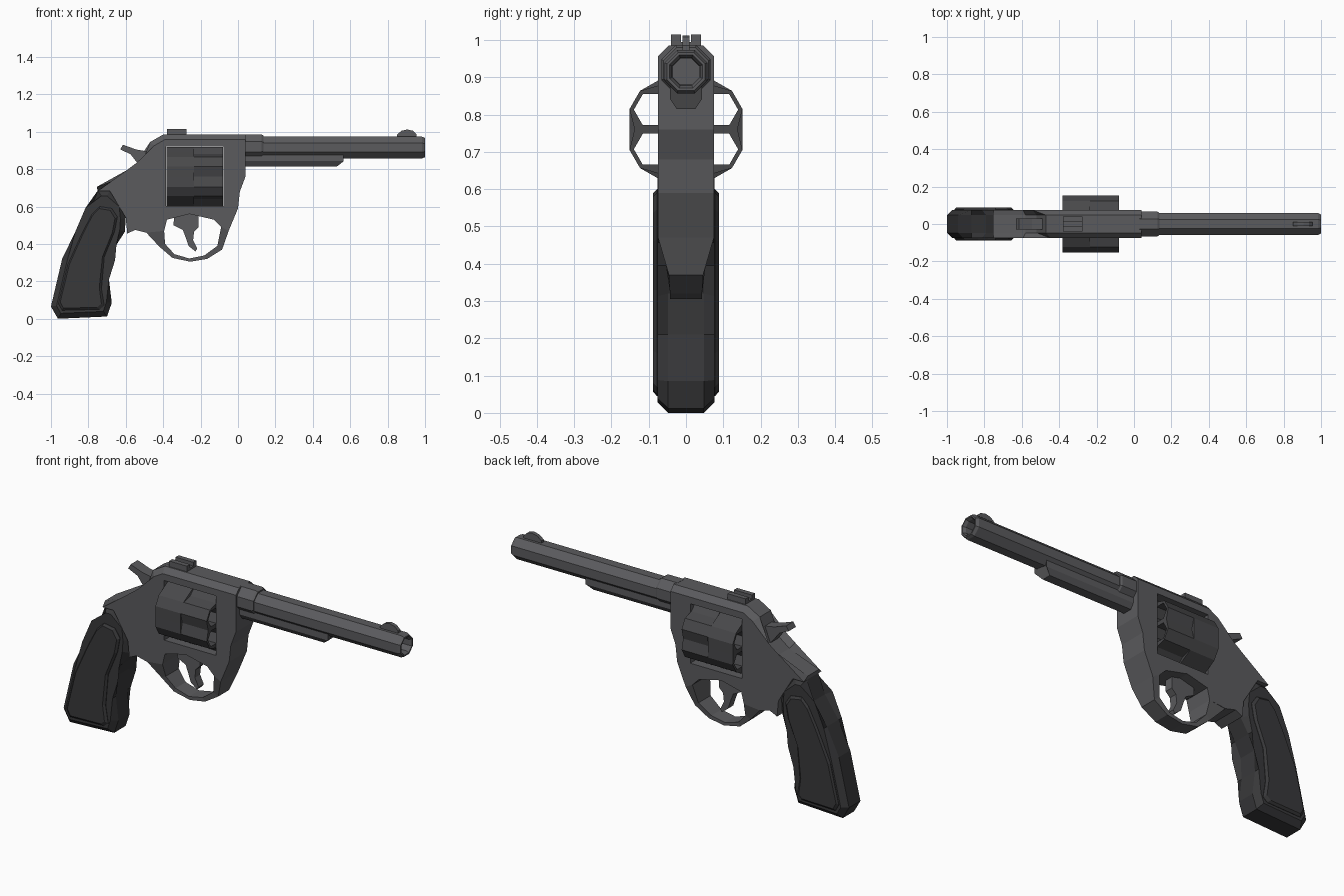
import bpy, bmesh
from math import cos, sin, radians, pi

if "Cube" in bpy.data.objects:
    bpy.data.objects.remove(bpy.data.objects["Cube"])


def material(name, v):
    m = bpy.data.materials.new(name)
    m.diffuse_color = (v, v, v * 1.06, 1)
    m.use_nodes = True
    m.node_tree.nodes["Principled BSDF"].inputs["Base Color"].default_value = m.diffuse_color
    return m


STEEL, DRUM, WOOD = material("steel", 0.105), material("dark_steel", 0.065), material("grip_dark", 0.04)


def finish(bm, name, mat):
    bmesh.ops.recalc_face_normals(bm, faces=bm.faces[:])
    me = bpy.data.meshes.new(name)
    bm.to_mesh(me)
    bm.free()
    ob = bpy.data.objects.new(name, me)
    bpy.context.collection.objects.link(ob)
    if mat:
        me.materials.append(mat)
    return ob


def skin(bm, rings, caps=True, closed=False):
    """Join equal-length rings of points with quads, optionally capped."""
    loops = [[bm.verts.new(p) for p in r] for r in rings]
    n = len(loops[0])
    pairs = list(zip(loops, loops[1:]))
    if closed:
        pairs.append((loops[-1], loops[0]))
    for a, b in pairs:
        for i in range(n):
            j = (i + 1) % n
            bm.faces.new((a[i], a[j], b[j], b[i]))
    if caps:
        bm.faces.new(loops[0])
        bm.faces.new(loops[-1])


def prism(name, pts, y0, y1, mat=STEEL, bevel=0, where=None):
    """Extrude an x/z outline along y, chamfering the rim edges chosen by where."""
    bm = bmesh.new()
    skin(bm, [[(x, y, z) for x, z in pts] for y in (y0, y1)])
    if bevel:
        rim = [e for e in bm.edges if abs(e.verts[0].co.y - e.verts[1].co.y) < 1e-5
               and (where is None or all(where(v.co) for v in e.verts))]
        bmesh.ops.bevel(bm, geom=rim, offset=bevel, segments=1, affect='EDGES')
    return finish(bm, name, mat)


def tube(name, prof, zc, mat=STEEL):
    """Eight-sided lathe along x from (x, flat-to-centre distance) pairs."""
    bm = bmesh.new()
    k = 1 / cos(pi / 8)
    skin(bm, [[(x, r * k * cos(pi / 8 + i * pi / 4), zc + r * k * sin(pi / 8 + i * pi / 4))
               for i in range(8)] for x, r in prof])
    return finish(bm, name, mat)


def box(name, x0, x1, y0, y1, z0, z1, mat=STEEL):
    return prism(name, [(x0, z0), (x1, z0), (x1, z1), (x0, z1)], y0, y1, mat)


def cut(ob, cutter):
    cutter.hide_render = True
    cutter.hide_viewport = True
    m = ob.modifiers.new("cut", 'BOOLEAN')
    m.operation, m.solver, m.object = 'DIFFERENCE', 'EXACT', cutter


# Frame with chamfered top and rear, and a window for the cylinder
frame = prism("frame", [
    (-.755, .705), (-.58, .77), (-.52, .815), (-.47, .945), (-.40, .985), (.04, .985),
    (.04, .76), (.01, .68), (0, .59), (-.05, .47), (-.09, .49), (-.13, .53), (-.26, .56),
    (-.38, .53), (-.395, .47), (-.49, .46), (-.55, .475), (-.592, .455), (-.60, .54),
    (-.635, .60), (-.685, .682), (-.75, .682)],
    -.075, .075, bevel=.028, where=lambda c: c.z > .7 and (c.x < -.39 or c.z > .97))
cut(frame, box("window_cutter", -.385, -.078, -.3, .3, .603, .922, None))

# Trigger guard: a strip that narrows towards the bottom
outer = [(-.49, .46), (-.42, .385), (-.35, .325), (-.255, .305), (-.165, .32), (-.085, .37), (-.05, .47)]
inner = [(-.395, .47), (-.39, .40), (-.34, .345), (-.26, .322), (-.18, .338), (-.11, .39), (-.09, .49)]


def half(z):
    return .043 + .032 * min(1, max(0, (z - .36) / .11))


bm = bmesh.new()
skin(bm, [[(a[0], -half(a[1]), a[1]), (a[0], half(a[1]), a[1]),
           (b[0], half(b[1]), b[1]), (b[0], -half(b[1]), b[1])] for a, b in zip(outer, inner)])
finish(bm, "trigger_guard", STEEL)

# Fluted cylinder with six hexagonal chambers
ZC = .76


def drum_ring(x, mid):
    return [(x, r * cos(radians(60 * k + a)), ZC + r * sin(radians(60 * k + a)))
            for k in range(6) for a, r in ((-20, .161), (0, mid), (20, .161))]


bm = bmesh.new()
skin(bm, [drum_ring(-.383, .151), drum_ring(-.236, .151), drum_ring(-.234, .138), drum_ring(-.08, .138)])
drum = finish(bm, "cylinder", DRUM)
bm = bmesh.new()
for k in range(6):
    a = radians(30 + 60 * k)
    cy, cz = .106 * cos(a), ZC + .106 * sin(a)
    skin(bm, [[(x, cy + .048 * cos(i * pi / 3), cz + .048 * sin(i * pi / 3)) for i in range(6)]
              for x in (-.5, .1)])
cut(drum, finish(bm, "chamber_cutter", None))

# Barrel with recessed bore, and collar
tube("barrel", [(.03, .058), (.985, .058), (1.0, .051), (1.0, .044), (.985, .037), (.3, .035)], .915)
tube("barrel_collar", [(.03, .066), (.125, .066), (.135, .06)], .92)

# Ejector rod housing under the barrel
bm = bmesh.new()
skin(bm, [[(x, -.043, .88), (x, .043, .88), (xb, .043, .842), (xc, .025, .815),
           (xc, -.025, .815), (xb, -.043, .842)]
          for x, xb, xc in ((.03, .03, .03), (.565, .565, .53))])
finish(bm, "ejector_housing", STEEL)

# Sights
prism("front_sight", [(.85, .965), (.85, .985), (.875, 1.005), (.905, 1.012), (.935, 1.005),
                      (.955, .985), (.955, .965)], -.01, .01)
box("rear_sight_base", -.38, -.275, -.04, .04, .975, .995)
for s, side in ((-1, "near"), (1, "far")):
    box("rear_sight_" + side, -.38, -.275, *sorted((s * .014, s * .04)), .985, 1.015)

# Hammer and trigger
prism("hammer", [(-.63, .905), (-.615, .93), (-.545, .905), (-.46, .89), (-.46, .80),
                 (-.51, .80), (-.54, .835), (-.575, .88)], -.03, .03)
prism("trigger", [(-.34, .57), (-.345, .50), (-.295, .475), (-.278, .43), (-.265, .39), (-.228, .36),
                  (-.218, .375), (-.24, .42), (-.235, .465), (-.21, .49), (-.21, .57)], -.022, .022)

# Grip core and raised side panels
prism("grip", [(-.75, .685), (-.685, .685), (-.635, .60), (-.60, .54), (-.605, .465), (-.65, .395),
               (-.685, .32), (-.69, .21), (-.675, .085), (-.70, .012), (-.963, .0), (-1.0, .065),
               (-.94, .32), (-.87, .465), (-.79, .58)], -.076, .076, WOOD, bevel=.028)
panel = [(-.74, .60), (-.675, .59), (-.645, .545), (-.66, .465), (-.715, .33), (-.73, .16), (-.715, .07),
         (-.74, .05), (-.94, .045), (-.96, .08), (-.91, .29), (-.835, .455), (-.78, .56)]
for s, side in ((-1, "near"), (1, "far")):
    bm = bmesh.new()
    rings = []
    for y, t in ((.06, 0), (.078, 0), (.088, .1)):
        rings.append([(x + (-.79 - .2 * (.45 - z) - x) * t, s * y, z + (.33 - z) * t * .4) for x, z in panel])
    skin(bm, rings)
    finish(bm, "grip_panel_" + side, WOOD)
